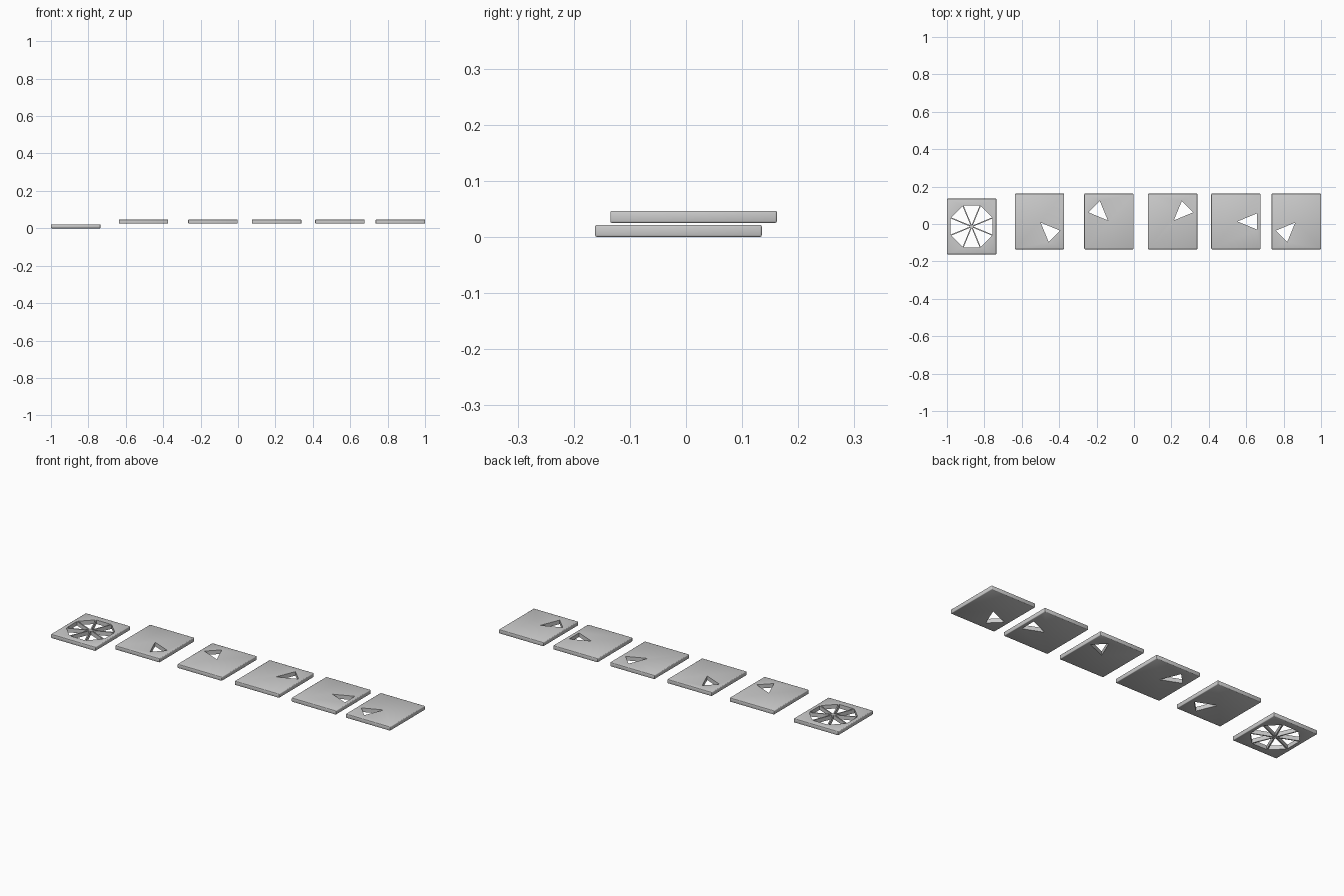
import bpy, bmesh
from math import radians, cos, sin
from mathutils import Matrix, Vector

if "Cube" in bpy.data.objects:
    bpy.data.objects.remove(bpy.data.objects["Cube"])

W, D, T = 0.264, 0.297, 0.0215   # plate width, depth, thickness


def wedge_cutter(center, angles):
    """Triangular prisms with their tips near the plate centre."""
    bm = bmesh.new()
    for a in angles:
        rot = Matrix.Rotation(radians(a), 3, 'Z')
        tri = [(0.008, 0), (0.112, -0.043), (0.112, 0.043)]
        vs = [bm.verts.new(rot @ Vector((x, y, -0.1)) + center) for x, y in tri]
        f = bm.faces.new(vs)
        ext = bmesh.ops.extrude_face_region(bm, geom=[f])
        top = [v for v in ext['geom'] if isinstance(v, bmesh.types.BMVert)]
        bmesh.ops.translate(bm, verts=top, vec=(0, 0, 0.2))
    bmesh.ops.recalc_face_normals(bm, faces=bm.faces)
    me = bpy.data.meshes.new("wedge_cutter")
    bm.to_mesh(me)
    bm.free()
    ob = bpy.data.objects.new("wedge_cutter", me)
    bpy.context.collection.objects.link(ob)
    ob.hide_render = True
    return ob


def plate(name, x, y, z, angles):
    """Flat plate with softened edges and wedge-shaped windows."""
    center = Vector((x, y, z + T / 2))
    bpy.ops.mesh.primitive_cube_add(size=1, location=center)
    ob = bpy.context.object
    ob.name = name
    ob.scale = (W, D, T)
    bpy.ops.object.transform_apply(location=False, rotation=False, scale=True)
    bev = ob.modifiers.new("soft_edges", 'BEVEL')
    bev.width = 0.003
    bev.segments = 2
    cutter = wedge_cutter(center, angles)
    cut = ob.modifiers.new("windows", 'BOOLEAN')
    cut.operation = 'DIFFERENCE'
    cut.solver = 'EXACT'
    cut.object = cutter
    for m in ("soft_edges", "windows"):
        bpy.ops.object.modifier_apply(modifier=m)
    bpy.data.objects.remove(cutter)
    bpy.ops.object.shade_smooth_by_angle(angle=radians(50))


# Lower plate with the full ring of eight windows
plate("wheel_plate", -0.868, -0.0135, 0.0, [i * 45 for i in range(8)])

# Raised plates with one window each
singles = [(-0.505, -45), (-0.134, 135), (0.207, 45), (0.545, 0), (0.868, 225)]
for i, (x, a) in enumerate(singles):
    plate(f"single_window_plate_{i + 1}", x, 0.0135, 0.025, [a])
